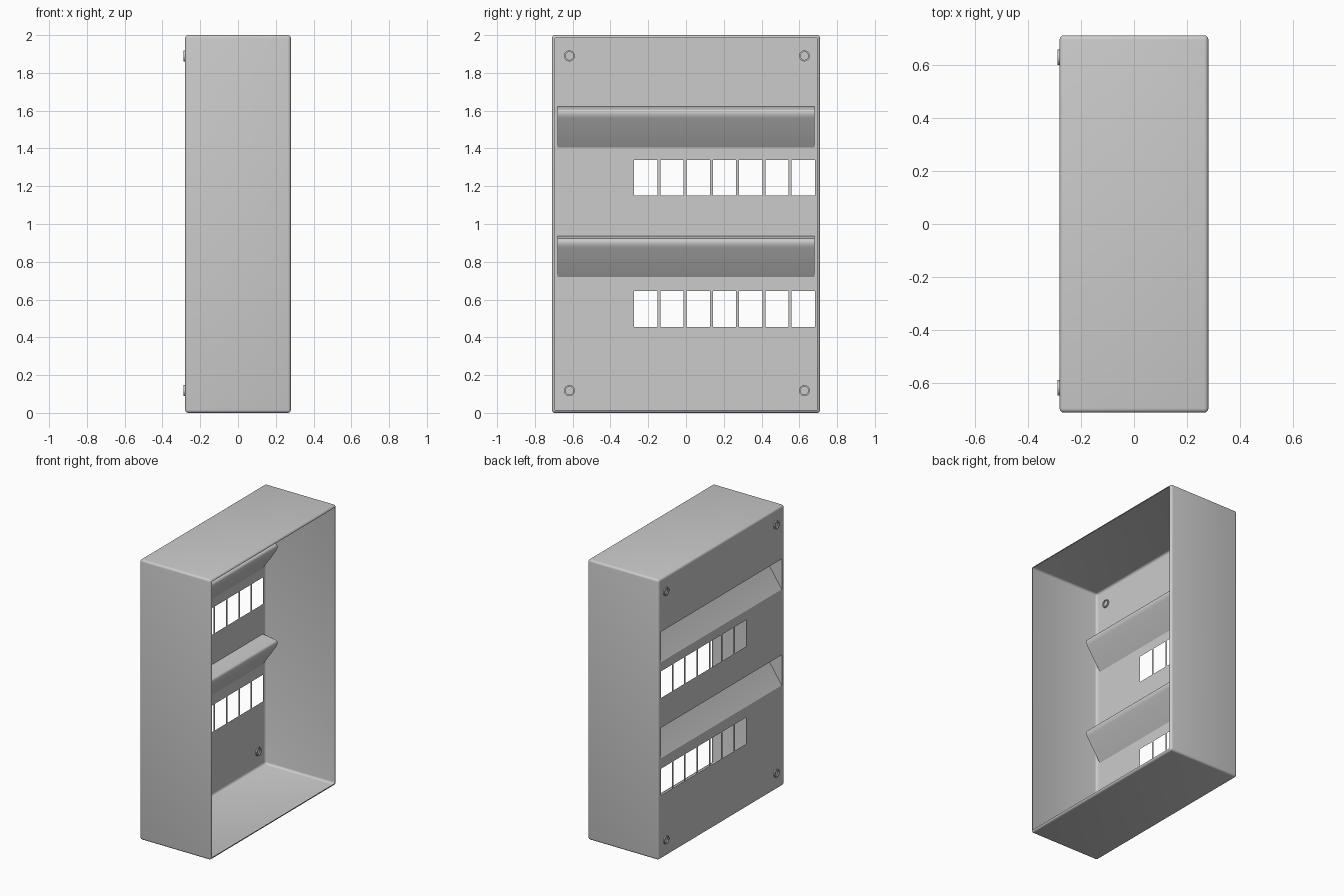
import bpy, bmesh, math
from mathutils import Matrix

if "Cube" in bpy.data.objects:
    bpy.data.objects.remove(bpy.data.objects["Cube"])

W, D, H, R = 0.28, 0.71, 2.0, 0.016     # half depth (x), half width (y), height, edge radius
HOOD_Z = (0.72, 1.405)                  # bottom of each hooded slot
WIN_Z = (0.455, 1.15)                   # bottom of each window row
WIN_H, WIN_W, PITCH, WIN_Y0, N_WIN = 0.19, 0.123, 0.139, -0.275, 7
HOOD_H, HOOD_Y = 0.217, 0.68


def finish(bm, name, angle=35):
    me = bpy.data.meshes.new(name)
    bm.to_mesh(me)
    bm.free()
    ob = bpy.data.objects.new(name, me)
    bpy.context.collection.objects.link(ob)
    bpy.ops.object.select_all(action='DESELECT')
    ob.select_set(True)
    bpy.context.view_layer.objects.active = ob
    bpy.ops.object.shade_smooth_by_angle(angle=math.radians(angle))
    return ob


# Rounded box walls, open at +x, with the flat -x face replaced by the panel
bm = bmesh.new()
bmesh.ops.create_cube(bm, size=1, matrix=Matrix.Translation((0, 0, H / 2))
                      @ Matrix.Diagonal((2 * W, 2 * D, H, 1)))
bmesh.ops.bevel(bm, geom=bm.edges[:], offset=R, segments=4, profile=0.5, affect='EDGES')
ends = [f for f in bm.faces if abs(f.normal.x) > 0.999 and f.calc_area() > 1]
bmesh.ops.delete(bm, geom=ends, context='FACES')
finish(bm, "cover_walls")

# Panel: a grid of faces leaving out windows and slots
bm = bmesh.new()
windows = [(WIN_Y0 + i * PITCH, WIN_Y0 + i * PITCH + WIN_W) for i in range(N_WIN)]
ys = sorted([-D + R, -HOOD_Y, HOOD_Y, D - R] + [y for w in windows for y in w])
zs = sorted([R, H - R] + [z + h for z in WIN_Z for h in (0, WIN_H)]
            + [z + h for z in HOOD_Z for h in (0, HOOD_H)])


def is_open(y, z):
    if abs(y) < HOOD_Y and any(a < z < a + HOOD_H for a in HOOD_Z):
        return True
    return (any(a < z < a + WIN_H for a in WIN_Z)
            and any(a < y < b for a, b in windows))


grid = [[bm.verts.new((-W, y, z)) for z in zs] for y in ys]
for i in range(len(ys) - 1):
    for j in range(len(zs) - 1):
        if not is_open((ys[i] + ys[i + 1]) / 2, (zs[j] + zs[j + 1]) / 2):
            bm.faces.new((grid[i][j], grid[i][j + 1], grid[i + 1][j + 1], grid[i + 1][j]))
finish(bm, "front_panel")

# Hooded slots pushed inward, with closed ends
profile = [(0, HOOD_H), (0.106, 0.202), (0.113, 0.196), (0.116, 0.186),
           (0.114, 0.172), (0.107, 0.156), (0, 0)]
for n, z0 in enumerate(HOOD_Z):
    bm = bmesh.new()
    a, b = ([bm.verts.new((-W + x, y, z0 + z)) for x, z in profile]
            for y in (-HOOD_Y, HOOD_Y))
    for i in range(len(profile) - 1):
        bm.faces.new((a[i], a[i + 1], b[i + 1], b[i]))
    bm.faces.new(a[::-1])
    bm.faces.new(b)
    bmesh.ops.recalc_face_normals(bm, faces=bm.faces[:])
    bmesh.ops.reverse_faces(bm, faces=bm.faces[:])
    finish(bm, f"slot_hood_{n + 1}")

# Raised screw rings in the four corners
ring = [(0.029, -0.272), (0.029, -0.288), (0.021, -0.288), (0.021, -0.272)]
SEG = 24
for y in (-0.617, 0.627):
    for z in (0.118, 1.89):
        bm = bmesh.new()
        loops = []
        for k in range(SEG):
            t = 2 * math.pi * k / SEG
            loops.append([bm.verts.new((x, y + r * math.cos(t), z + r * math.sin(t)))
                          for r, x in ring])
        for k in range(SEG):
            p, q = loops[k], loops[(k + 1) % SEG]
            for i in range(4):
                j = (i + 1) % 4
                bm.faces.new((p[i], p[j], q[j], q[i]))
        bmesh.ops.recalc_face_normals(bm, faces=bm.faces[:])
        finish(bm, "screw_ring")
